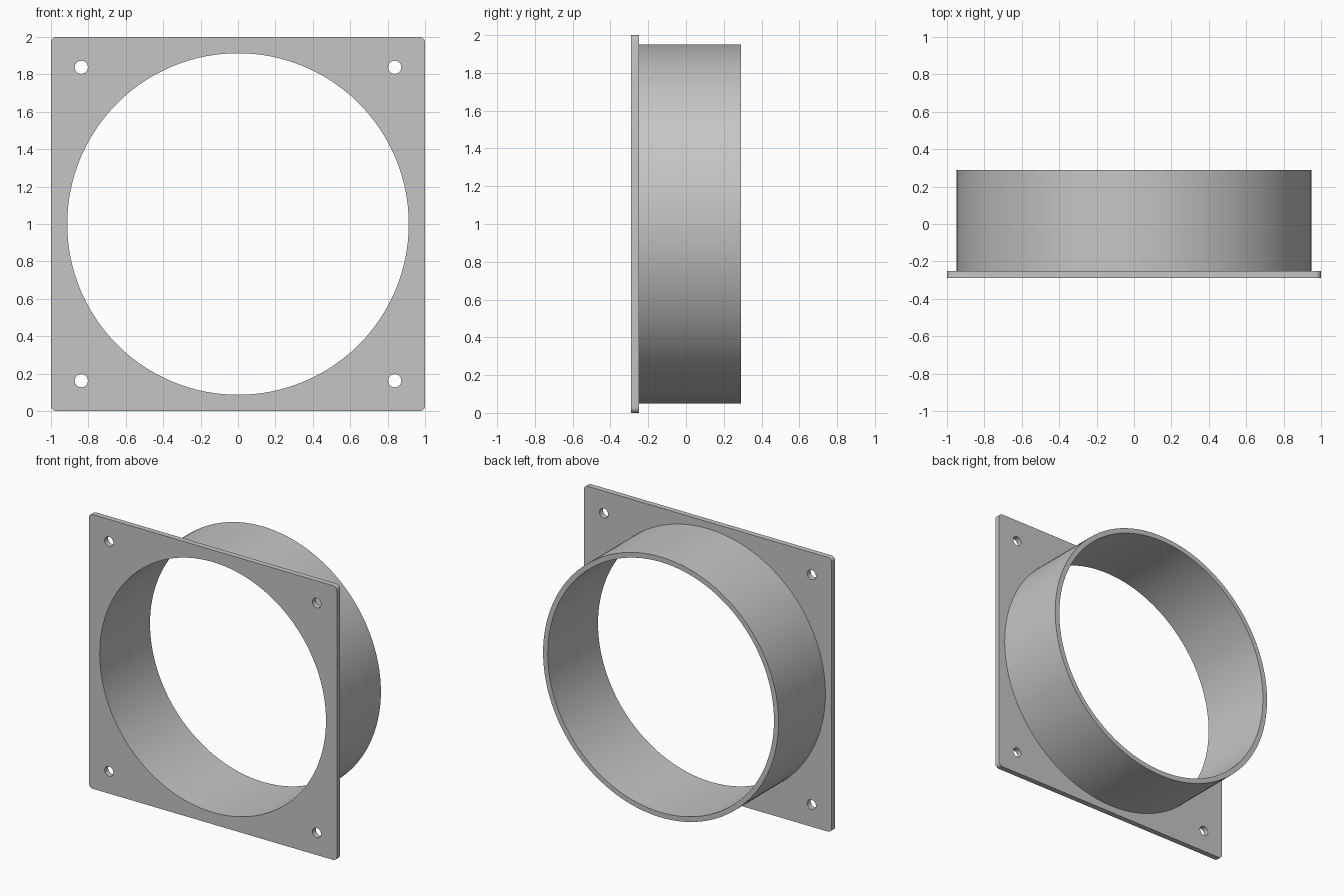
import bpy, bmesh
from math import cos, sin, pi, radians

cube = bpy.data.objects.get("Cube")
if cube:
    bpy.data.objects.remove(cube, do_unlink=True)

FRONT, PLATE_BACK, REAR = -0.29, -0.25, 0.29
BORE, OUTER = 0.913, 0.95
MID = 1.0    # height of the duct axis

grey = bpy.data.materials.new("plain grey")
grey.use_nodes = True
grey.diffuse_color = (0.56, 0.56, 0.56, 1)
grey.node_tree.nodes["Principled BSDF"].inputs["Base Color"].default_value = grey.diffuse_color


def circle(radius, sides, x=0, z=0):
    return [(x + radius * cos(2 * pi * i / sides), z + radius * sin(2 * pi * i / sides))
            for i in range(sides)]


def rounded_square(half, radius, steps=6):
    points = []
    for corner, (sx, sz) in enumerate([(1, 1), (-1, 1), (-1, -1), (1, -1)]):
        for i in range(steps + 1):
            a = pi / 2 * (corner + i / steps)
            points.append((sx * (half - radius) + radius * cos(a),
                           sz * (half - radius) + radius * sin(a)))
    return points


def slab(name, loops, y0, y1):
    """Fill an outline and its holes, then extrude along y."""
    bm = bmesh.new()
    for loop in loops:
        verts = [bm.verts.new((x, y0, z + MID)) for x, z in loop]
        for a, b in zip(verts, verts[1:] + verts[:1]):
            bm.edges.new((a, b))
    bmesh.ops.triangle_fill(bm, use_beauty=True, edges=bm.edges[:], normal=(0, -1, 0))
    geom = bmesh.ops.extrude_face_region(bm, geom=bm.faces[:], use_keep_orig=True)["geom"]
    moved = [v for v in geom if isinstance(v, bmesh.types.BMVert)]
    bmesh.ops.translate(bm, verts=moved, vec=(0, y1 - y0, 0))
    bmesh.ops.recalc_face_normals(bm, faces=bm.faces[:])
    mesh = bpy.data.meshes.new(name)
    bm.to_mesh(mesh)
    bm.free()
    mesh.materials.append(grey)
    obj = bpy.data.objects.new(name, mesh)
    bpy.context.collection.objects.link(obj)
    bpy.ops.object.select_all(action="DESELECT")
    obj.select_set(True)
    bpy.context.view_layer.objects.active = obj
    bpy.ops.object.shade_smooth_by_angle(angle=radians(30))
    return obj


# Square mounting plate with bore and four screw holes
screw_holes = [circle(0.035, 32, sx * 0.838, sz * 0.838) for sx in (-1, 1) for sz in (-1, 1)]
slab("mounting_plate", [rounded_square(1.0, 0.03), circle(BORE, 128)] + screw_holes,
     FRONT, PLATE_BACK)

# Round duct collar behind the plate
slab("duct_collar", [circle(OUTER, 128), circle(BORE, 128)], PLATE_BACK, REAR)
